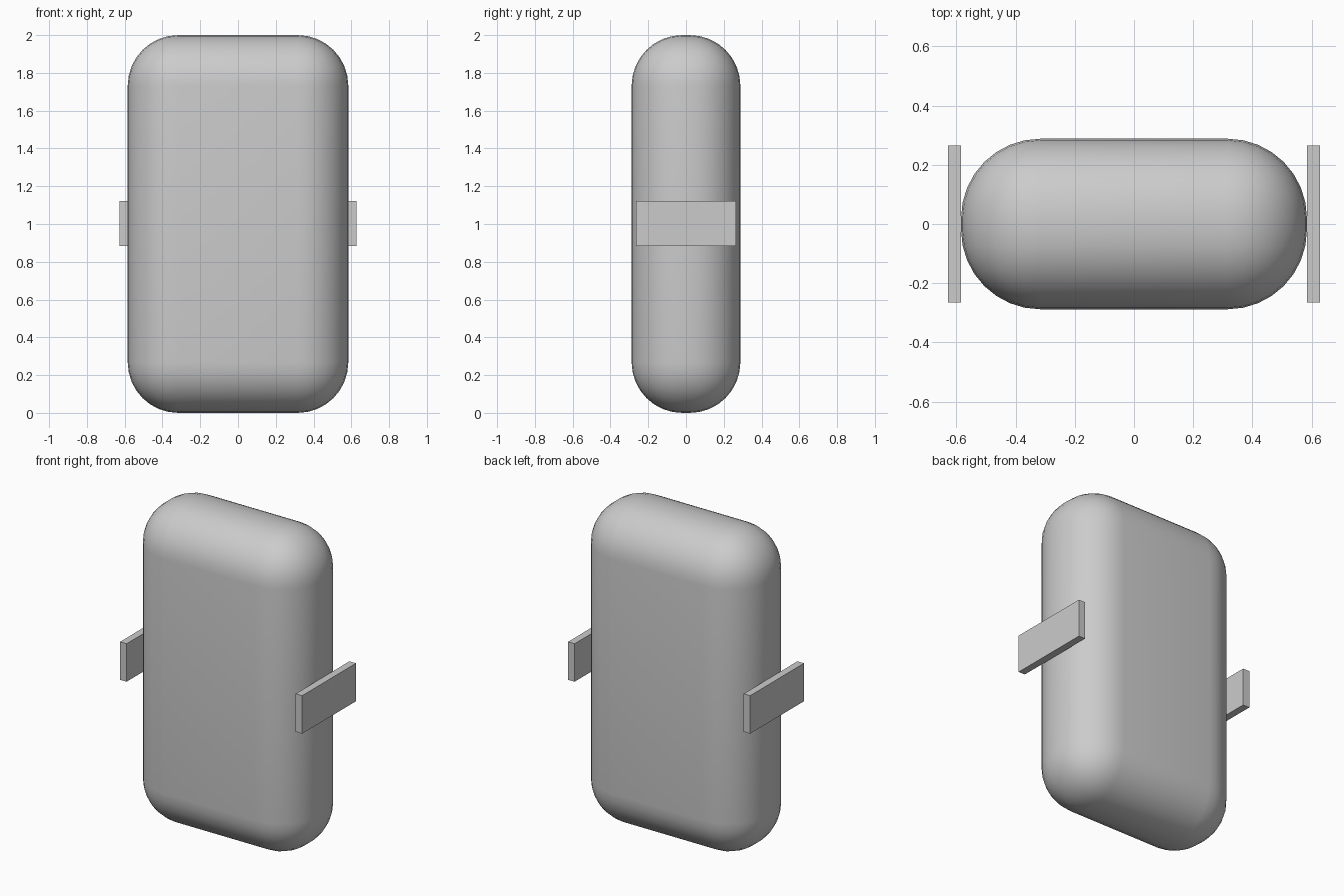
import bpy
import math

if "Cube" in bpy.data.objects:
    bpy.data.objects.remove(bpy.data.objects["Cube"])


def box(name, center, size):
    bpy.ops.mesh.primitive_cube_add(size=1, location=center)
    ob = bpy.context.object
    ob.name = name
    ob.scale = size
    bpy.ops.object.transform_apply(location=False, rotation=False, scale=True)
    return ob


# Rounded main body
body = box("body", (0, 0, 1), (1.168, 0.576, 2.0))
bevel = body.modifiers.new("rounding", 'BEVEL')
bevel.width = 0.268
bevel.segments = 8
bevel.limit_method = 'NONE'
bpy.ops.object.modifier_apply(modifier=bevel.name)
bpy.ops.object.shade_smooth_by_angle(angle=math.radians(35))

# Flat plates on both sides
for side, label in ((-1, "left"), (1, "right")):
    box(label + "_side_plate", (side * 0.606, 0, 1.003), (0.045, 0.53, 0.237))
